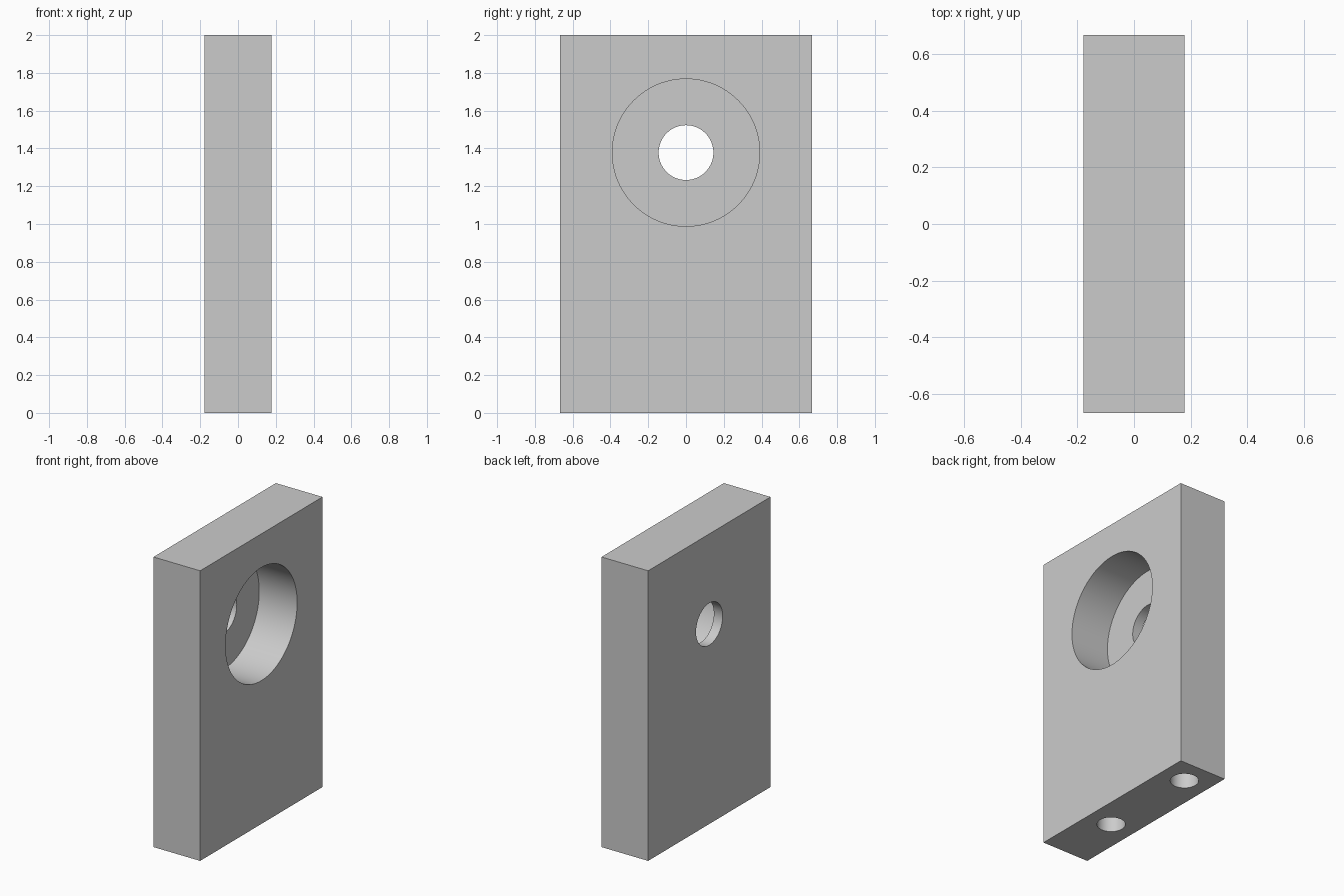
import bpy
from math import pi, radians

cube = bpy.data.objects.get("Cube")
if cube:
    bpy.data.objects.remove(cube, do_unlink=True)

# Plate dimensions
THICK, WIDTH, HEIGHT = 0.356, 1.333, 2.0
BORE_Z = 1.378
BORE_DEPTH = 0.289
MARGIN = 0.1  # cutter overshoot beyond the surface

grey = bpy.data.materials.new("plain_grey")
grey.use_nodes = True
colour = (0.6, 0.6, 0.6, 1)
grey.diffuse_color = colour
grey.node_tree.nodes["Principled BSDF"].inputs["Base Color"].default_value = colour

# Mounting plate
bpy.ops.mesh.primitive_cube_add(size=1, location=(0, 0, HEIGHT / 2))
plate = bpy.context.object
plate.name = "mounting_plate"
plate.scale = (THICK, WIDTH, HEIGHT)
bpy.ops.object.transform_apply(location=True, rotation=False, scale=True)
plate.data.materials.append(grey)


def drill(name, radius, length, centre, along_x=False):
    """Cut a round hole in the plate, centred on the given point."""
    bpy.ops.mesh.primitive_cylinder_add(
        vertices=96, radius=radius, depth=length, location=centre,
        rotation=(0, pi / 2 if along_x else 0, 0))
    cutter = bpy.context.object
    cutter.name = name
    cutter.hide_render = True
    cutter.data.materials.append(grey)
    cut = plate.modifiers.new(name, 'BOOLEAN')
    cut.operation = 'DIFFERENCE'
    cut.solver = 'EXACT'
    cut.object = cutter
    bpy.ops.object.select_all(action='DESELECT')
    plate.select_set(True)
    bpy.context.view_layer.objects.active = plate
    bpy.ops.object.modifier_apply(modifier=cut.name)
    bpy.data.objects.remove(cutter, do_unlink=True)


# Wide counterbore on the left face, and the narrow hole through its floor
bore_x = THICK / 2 - BORE_DEPTH + (BORE_DEPTH + MARGIN) / 2
drill("counterbore_cutter", 0.39, BORE_DEPTH + MARGIN, (bore_x, 0, BORE_Z), True)
drill("through_hole_cutter", 0.145, 1, (0, 0, BORE_Z), True)

# Two blind fixing holes in the underside
FIXING_DEPTH = 0.44
for y in (-0.222, 0.489):
    drill("fixing_hole_cutter", 0.089, FIXING_DEPTH + MARGIN,
          (0, y, (FIXING_DEPTH - MARGIN) / 2))

bpy.ops.object.shade_smooth_by_angle(angle=radians(30))
